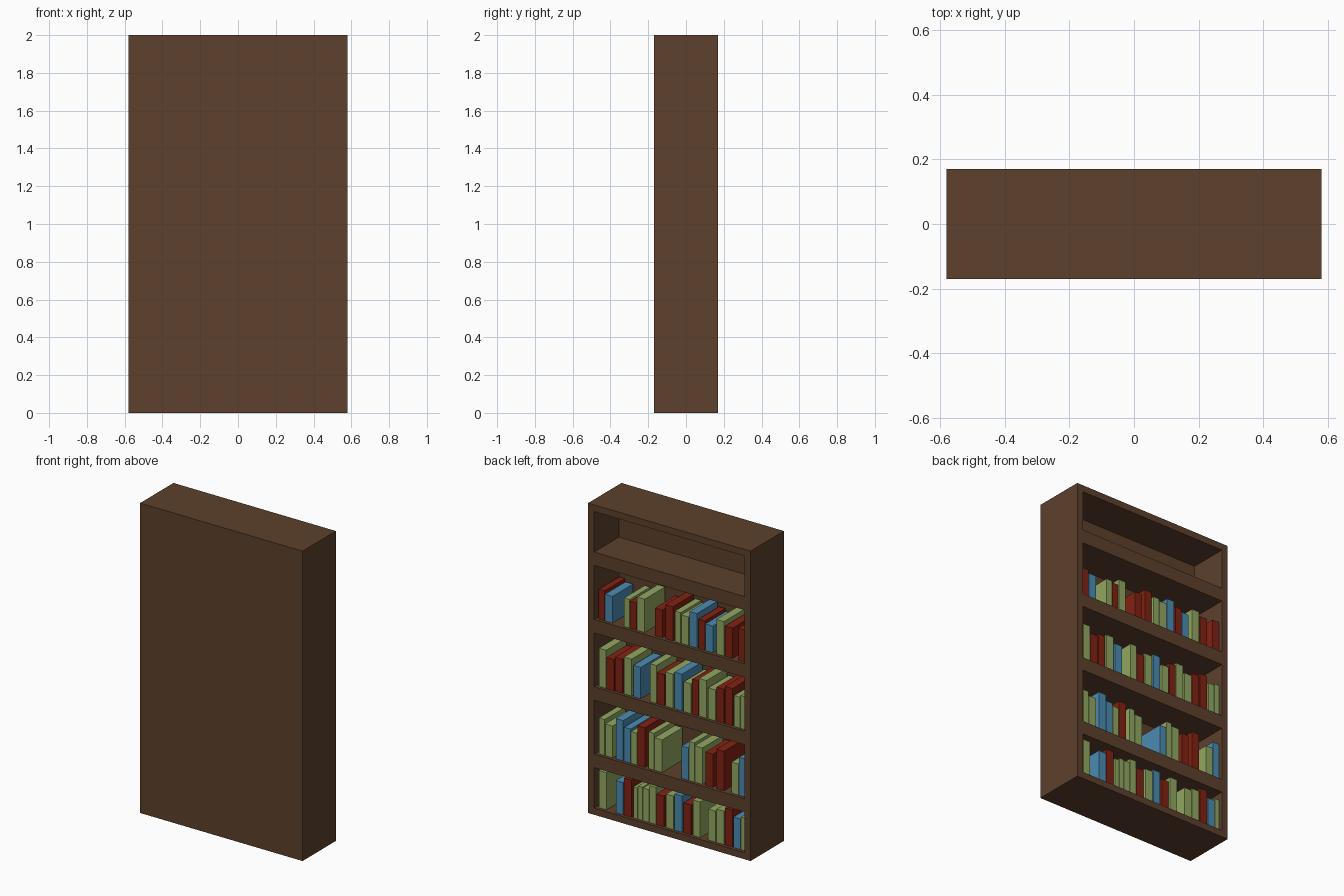
import bpy, bmesh

if "Cube" in bpy.data.objects:
    bpy.data.objects.remove(bpy.data.objects["Cube"])


def linear(c):
    c /= 255
    return c / 12.92 if c <= 0.04045 else ((c + 0.055) / 1.055) ** 2.4


def material(name, r, g, b):
    m = bpy.data.materials.new(name)
    m.diffuse_color = (linear(r), linear(g), linear(b), 1)
    m.use_nodes = True
    m.node_tree.nodes["Principled BSDF"].inputs["Base Color"].default_value = m.diffuse_color
    return m


WOOD = material("brown wood", 93, 65, 44)
COVERS = {
    "R": material("red cover", 130, 34, 18),
    "G": material("green cover", 146, 168, 97),
    "B": material("blue cover", 76, 139, 178),
}


def box(name, x0, x1, y0, y1, z0, z1, mat):
    bm = bmesh.new()
    bmesh.ops.create_cube(bm, size=1)
    for v in bm.verts:
        v.co.x = x1 if v.co.x > 0 else x0
        v.co.y = y1 if v.co.y > 0 else y0
        v.co.z = z1 if v.co.z > 0 else z0
    me = bpy.data.meshes.new(name)
    bm.to_mesh(me)
    bm.free()
    me.materials.append(mat)
    ob = bpy.data.objects.new(name, me)
    bpy.context.collection.objects.link(ob)
    return ob


# Case proportions: everything follows one board thickness
U = 2 / 23
HALF_W, HALF_D = 0.58, 0.17
INNER = HALF_W - U / 2
PANEL = -HALF_D + U

# Carcass: sides, closed panel on the front, top and bottom boards
for side, s in (("left", -1), ("right", 1)):
    xs = sorted((s * INNER, s * HALF_W))
    box(side + "_side", xs[0], xs[1], -HALF_D, HALF_D, 0, 2, WOOD)
box("closed_panel", -INNER, INNER, -HALF_D, PANEL, 0, 2, WOOD)
box("bottom_board", -INNER, INNER, PANEL, HALF_D, 0, U / 2, WOOD)
box("top_board", -INNER, INNER, PANEL, HALF_D, 2 - U / 2, 2, WOOD)

# Four thick shelves
for i in range(4):
    z = U * (4 + 5 * i)
    box(f"shelf_{i + 1}", -INNER, INNER, PANEL, HALF_D, z - U / 2, z + U / 2, WOOD)


# Books: start positions (mm from the +x wall) and heights (mm) along a shelf
def fill_shelf(level, colours, starts, heights):
    floor = U * (5 * level - 0.5) if level else U / 2
    ends = starts[1:] + [1070]
    for i, (c, a, b, h) in enumerate(zip(colours, starts, ends, heights)):
        x1 = INNER - a / 1000
        x0 = x1 - min(b - a - 4, 53) / 1000
        box(f"book_{level + 1}_{i + 1}", x0, x1, -0.06, 0.15,
            floor, floor + h / 1000, COVERS[c])


fill_shelf(0, "GBRGGGGRGBRGGGRBG",
           [20, 140, 200, 265, 300, 335, 380, 430, 500, 560, 625, 690, 800, 860, 920, 980, 1035],
           [240, 208, 240, 200, 215, 212, 240, 198, 217, 233, 194, 230, 200, 216, 240, 197, 212])
fill_shelf(1, "GGBBGRGGBGGRRGB",
           [20, 65, 140, 200, 250, 295, 375, 418, 610, 662, 705, 780, 860, 967, 1020],
           [232, 205, 260, 220, 205, 255, 237, 210, 208, 252, 235, 215, 255, 200, 245])
fill_shelf(2, "GRRGBGRGBGRGGRRGG",
           [20, 75, 135, 200, 265, 385, 435, 495, 560, 625, 685, 735, 800, 860, 920, 985, 1032],
           [247, 202, 220, 238, 202, 245, 200, 220, 237, 192, 225, 243, 200, 220, 241, 200, 212])
fill_shelf(3, "RBGRGRRGGBRBGRR",
           [18, 64, 200, 243, 293, 419, 494, 562, 608, 666, 730, 780, 859, 920, 1016],
           [192, 172, 185, 175, 215, 178, 220, 197, 184, 222, 190, 172, 222, 196, 208])
